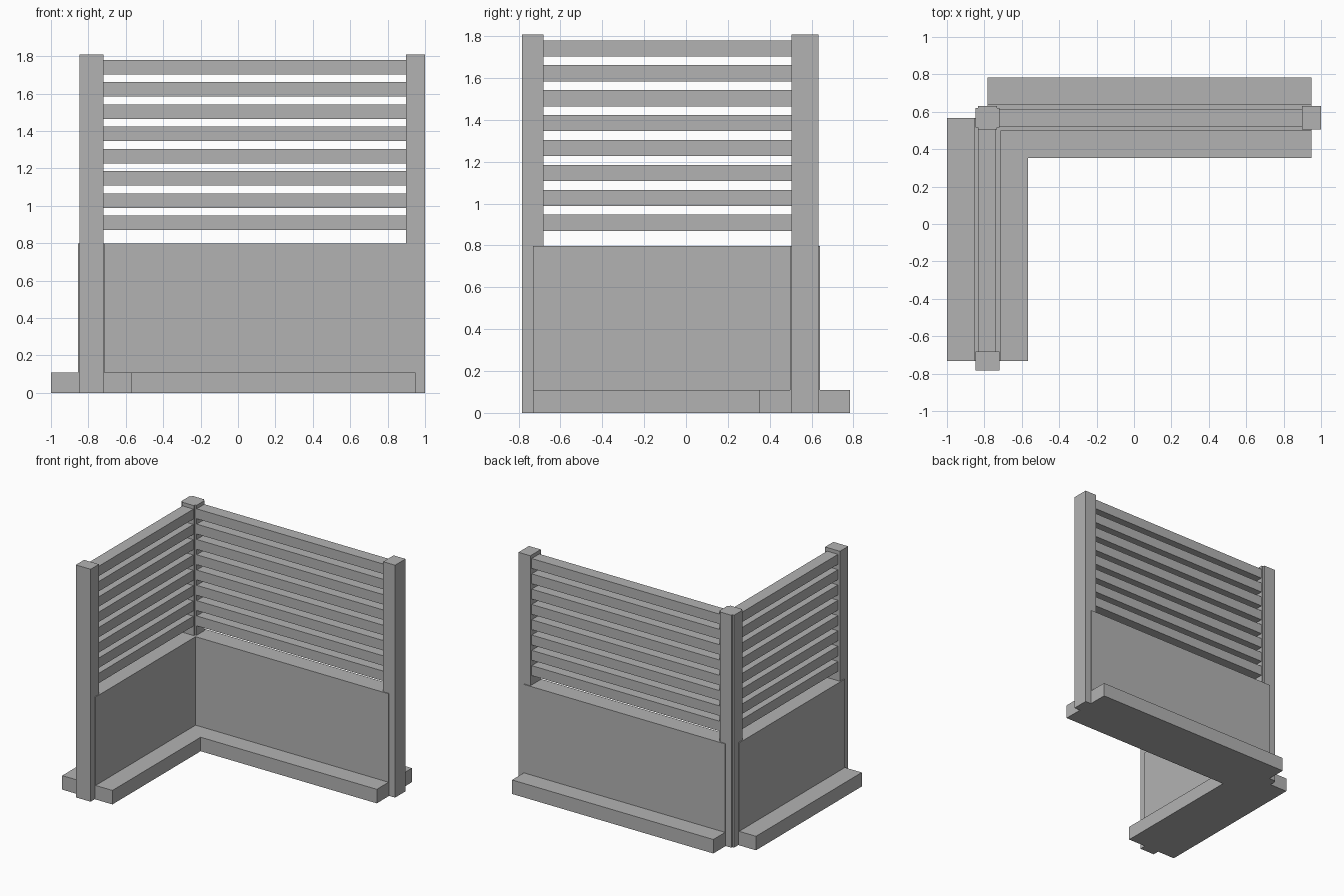
import bpy

old = bpy.data.objects.get("Cube")
if old:
    bpy.data.objects.remove(old, do_unlink=True)

# One plain grey for the whole fence
GREY = (0.45, 0.45, 0.45, 1)
grey = bpy.data.materials.new("plain grey")
grey.use_nodes = True
grey.diffuse_color = GREY
bsdf = next(n for n in grey.node_tree.nodes if n.type == 'BSDF_PRINCIPLED')
bsdf.inputs["Base Color"].default_value = GREY

# Shared sizes
HEIGHT = 1.808
PANEL_TOP = 0.797
BASE_TOP = 0.109
SLATS, SLAT_TOP, SLAT_PITCH, SLAT_HEIGHT = 8, 1.78, 0.119, 0.077


def box(name, low, high):
    """Box between two opposite corners."""
    bpy.ops.mesh.primitive_cube_add(size=1, location=[(a + b) / 2 for a, b in zip(low, high)])
    obj = bpy.context.object
    obj.name = name
    obj.scale = [b - a for a, b in zip(low, high)]
    bpy.ops.object.transform_apply(location=False, rotation=False, scale=True)
    obj.data.materials.append(grey)
    return obj


def wall(name, along_x, start, end, line):
    """Fence section running from start to end, centred across on line."""
    def part(label, a, b, width, z0, z1):
        low, high = (a, line - width / 2), (b, line + width / 2)
        if not along_x:
            low, high = low[::-1], high[::-1]
        box(f"{name}_{label}", (*low, z0), (*high, z1))

    part("base", start, end, 0.432, 0, BASE_TOP)
    part("panel", start, end, 0.143, 0, PANEL_TOP)

    # Posts centred on both ends
    for label, pos in (("start_post", start), ("end_post", end)):
        part(label, pos - 0.051, pos + 0.051, 0.128, 0, HEIGHT)

    # Horizontal slats
    for i in range(SLATS):
        top = SLAT_TOP - i * SLAT_PITCH
        part(f"slat_{i + 1}", start, end, 0.094, top - SLAT_HEIGHT, top)


# Two sections meeting at the back corner
CORNER_X, CORNER_Y = -0.784, 0.568
wall("back_wall", True, CORNER_X, 0.948, CORNER_Y)
wall("right_wall", False, -0.732, CORNER_Y, CORNER_X)
